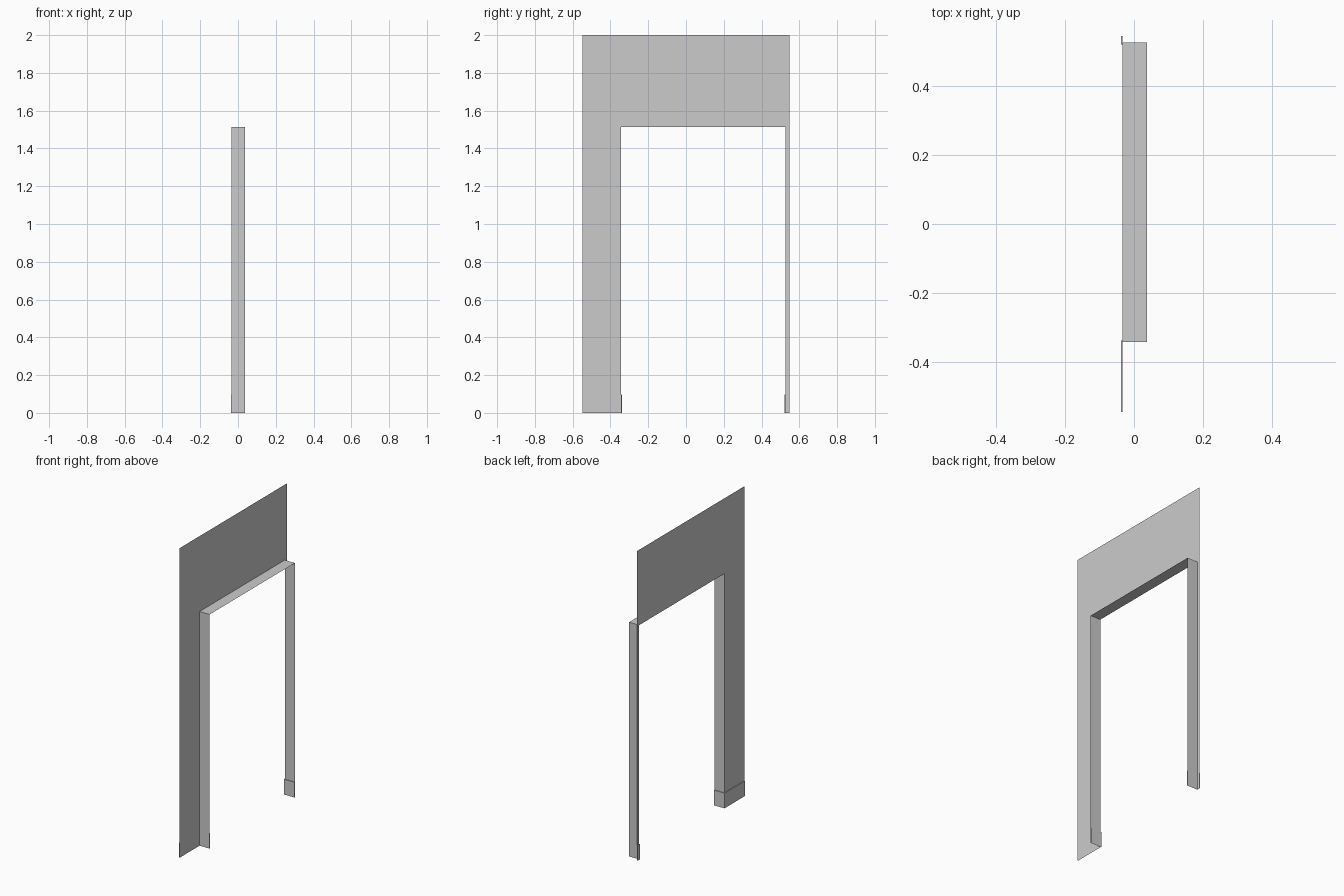
import bpy
import bmesh
from mathutils import Vector

cube = bpy.data.objects.get("Cube")
if cube:
    bpy.data.objects.remove(cube, do_unlink=True)

# Plain grey used on every part
grey = bpy.data.materials.new("plain grey")
grey.use_nodes = True
grey.diffuse_color = (0.6, 0.6, 0.6, 1)
grey.node_tree.nodes["Principled BSDF"].inputs["Base Color"].default_value = (0.6, 0.6, 0.6, 1)

WALL_X, BACK_X, BOARD_X = -0.034, 0.038, -0.038
END, TOP, HEAD = 0.547, 2.0, 1.513
JAMBS = (-0.343, 0.527)
BOARD_H, BOARD_T = 0.098, 0.005


def make_object(name, bm):
    bmesh.ops.remove_doubles(bm, verts=bm.verts, dist=0.0001)
    mesh = bpy.data.meshes.new(name)
    bm.to_mesh(mesh)
    bm.free()
    mesh.materials.append(grey)
    obj = bpy.data.objects.new(name, mesh)
    bpy.context.collection.objects.link(obj)
    return obj


def strip(bm, path_a, path_b):
    """Bridge two matching paths with quads."""
    a = [bm.verts.new(p) for p in path_a]
    b = [bm.verts.new(p) for p in path_b]
    for i in range(len(a) - 1):
        bm.faces.new((a[i], a[i + 1], b[i + 1], b[i]))


# Doorway outline in the wall plane, from one jamb over the head to the other
near, far = JAMBS
opening = [(near, 0), (near, HEAD), (far, HEAD), (far, 0)]

# Wall sheet with the opening left out
bm = bmesh.new()
outline = opening + [(END, 0), (END, TOP), (-END, TOP), (-END, 0)]
bm.faces.new([bm.verts.new((WALL_X, y, z)) for y, z in outline])
make_object("wall", bm)

# Jambs and head lining the opening
bm = bmesh.new()
strip(bm, [(WALL_X, y, z) for y, z in opening],
      [(BACK_X, y, z) for y, z in opening])
make_object("door_reveal", bm)

# Skirting wrapping from the wall face into each jamb, with a ledge on top
for name, jamb, side in (("front_skirting", near, -1), ("back_skirting", far, 1)):
    face_y = jamb - side * BOARD_T
    front = [Vector((BOARD_X, side * END, 0)), Vector((BOARD_X, face_y, 0)),
             Vector((BACK_X, face_y, 0))]
    inner = [Vector((WALL_X, side * END, 0)), Vector((WALL_X, jamb, 0)),
             Vector((BACK_X, jamb, 0))]
    rise = Vector((0, 0, BOARD_H))
    bm = bmesh.new()
    strip(bm, front, [p + rise for p in front])
    strip(bm, [p + rise for p in front], [p + rise for p in inner])
    for end in (0, -1):
        strip(bm, [front[end], inner[end]], [front[end] + rise, inner[end] + rise])
    bmesh.ops.remove_doubles(bm, verts=bm.verts, dist=0.0001)
    bmesh.ops.recalc_face_normals(bm, faces=bm.faces)
    make_object(name, bm)
